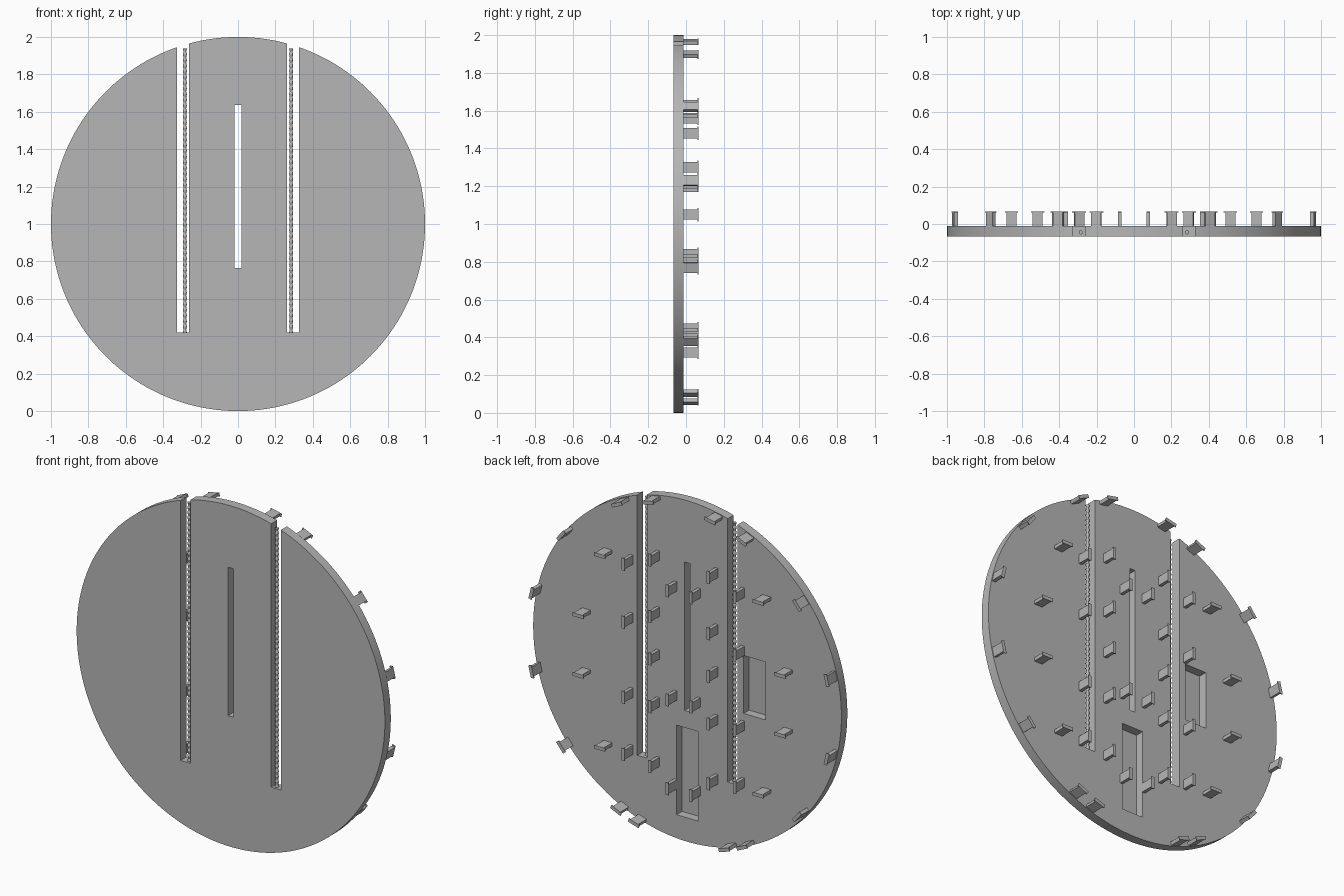
import bpy, bmesh, math
from mathutils import Matrix, Vector

cube = bpy.data.objects.get("Cube")
if cube:
    bpy.data.objects.remove(cube)

FRONT, BACK, TIP = -0.067, -0.012, 0.067   # depth planes of the disc and clips

grey = bpy.data.materials.new("plain_grey")
grey.use_nodes = True
grey.diffuse_color = (0.47, 0.47, 0.47, 1)
grey.node_tree.nodes["Principled BSDF"].inputs["Base Color"].default_value = grey.diffuse_color


def make_object(name, bm):
    bmesh.ops.recalc_face_normals(bm, faces=bm.faces)
    mesh = bpy.data.meshes.new(name)
    bm.to_mesh(mesh)
    bm.free()
    mesh.materials.append(grey)
    obj = bpy.data.objects.new(name, mesh)
    bpy.context.collection.objects.link(obj)
    return obj


def add_box(bm, low, high, place=Matrix()):
    low, high = Vector(low), Vector(high)
    size = Matrix.Diagonal((*(high - low), 1))
    bmesh.ops.create_cube(bm, size=1, matrix=place @ Matrix.Translation((low + high) / 2) @ size)


def select_only(obj):
    bpy.ops.object.select_all(action='DESELECT')
    obj.select_set(True)
    bpy.context.view_layer.objects.active = obj


# Round plate
bm = bmesh.new()
bmesh.ops.create_cone(bm, cap_ends=True, segments=160, radius1=1, radius2=1, depth=BACK - FRONT,
                      matrix=Matrix.Translation((0, (FRONT + BACK) / 2, 1)) @ Matrix.Rotation(math.pi / 2, 4, 'X'))
plate = make_object("round_plate", bm)

# Slots cut right through, and two deep pockets in the back
bm = bmesh.new()
add_box(bm, (-0.018, -0.2, 0.765), (0.018, 0.2, 1.635))
add_box(bm, (-0.325, -0.2, 0.42), (-0.262, 0.2, 2.2))
add_box(bm, (0.262, -0.2, 0.42), (0.325, 0.2, 2.2))
add_box(bm, (-0.07, FRONT + 0.004, 0.14), (0.07, 0.2, 0.665))
add_box(bm, (-0.508, FRONT + 0.004, 0.85), (-0.366, 0.2, 1.19))
cutter = make_object("slot_cutter", bm)
cutter.hide_render = True
cut = plate.modifiers.new("slots", 'BOOLEAN')
cut.operation = 'DIFFERENCE'
cut.solver = 'EXACT'
cut.object = cutter
select_only(plate)
bpy.ops.object.modifier_apply(modifier=cut.name)
bpy.data.objects.remove(cutter)
bpy.ops.object.shade_smooth_by_angle(angle=math.radians(30))


# Mounting clips: a short stem with a thin, wider end flange
def add_clip(bm, x, z, angle):
    place = Matrix.Translation((x, 0, z)) @ Matrix.Rotation(angle, 4, 'Y')
    add_box(bm, (-0.027, BACK - 0.002, -0.01), (0.027, TIP - 0.005, 0.01), place)
    add_box(bm, (-0.036, TIP - 0.005, -0.01), (0.036, TIP, 0.01), place)


upright = {0.076: (1.48, 0.84, 0.32),
           0.19: (1.63, 1.3, 1.05, 0.77, 0.42),
           0.362: (1.56, 1.22, 0.78, 0.445)}
level = {0.515: (1.57, 0.44), 0.655: (1.18, 0.83)}
rim_angles = (78.2, 65.8, 39, 13.5, -13.5, -39, -65.5, -72.7)

for name, rows, turn in (("upright_clips", upright, math.pi / 2), ("level_clips", level, 0)):
    bm = bmesh.new()
    for x, heights in rows.items():
        for z in heights:
            for side in (-1, 1):
                add_clip(bm, side * x, z, turn)
    make_object(name, bm)

bm = bmesh.new()
for degrees in rim_angles:
    a = math.radians(degrees)
    for side in (-1, 1):
        add_clip(bm, side * 0.985 * math.cos(a), 1 + 0.985 * math.sin(a), side * (math.pi / 2 - a))
make_object("rim_clips", bm)

# Threaded rods standing in the long slots
RIDGES, LOW, HIGH = 50, 0.42, 1.937
for name, x in (("left_threaded_rod", 0.284), ("right_threaded_rod", -0.284)):
    bm = bmesh.new()
    steps = RIDGES * 2
    profile = [(0, LOW)]
    profile += [(0.007 if i % 2 else 0.011, LOW + (HIGH - LOW) * i / steps) for i in range(steps + 1)]
    profile.append((0, HIGH))
    verts = [bm.verts.new((x + r, -0.045, z)) for r, z in profile]
    edges = [bm.edges.new(pair) for pair in zip(verts, verts[1:])]
    bmesh.ops.spin(bm, geom=verts + edges, cent=(x, -0.045, 0), axis=(0, 0, 1),
                   angle=math.tau, steps=12, use_duplicate=False)
    bmesh.ops.remove_doubles(bm, verts=bm.verts, dist=0.0001)
    make_object(name, bm)
